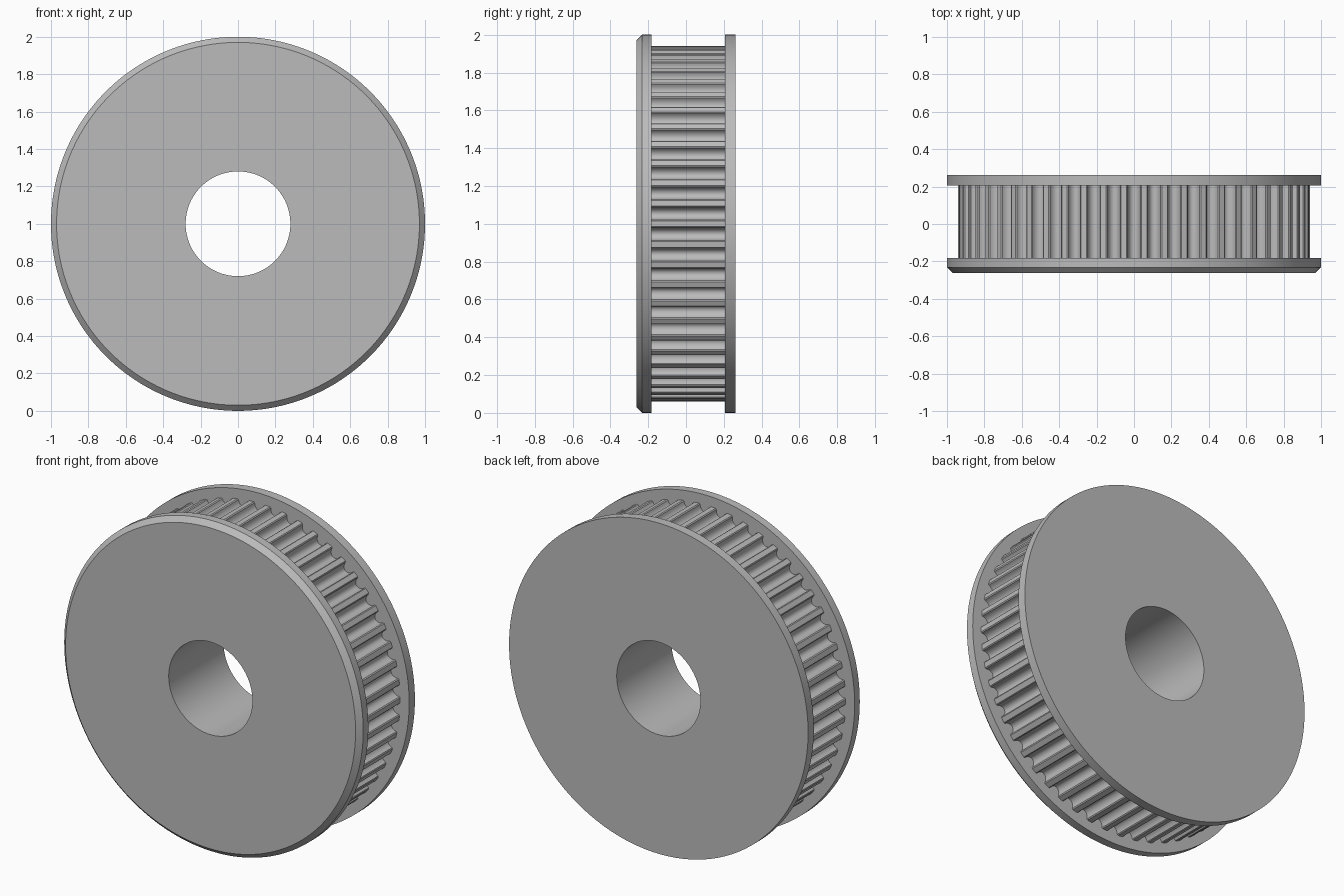
import bpy, math

cube = bpy.data.objects.get("Cube")
if cube:
    bpy.data.objects.remove(cube, do_unlink=True)

steel = bpy.data.materials.new("plain grey metal")
steel.use_nodes = True
GREY = (0.5, 0.5, 0.5, 1)
steel.diffuse_color = GREY
steel.node_tree.nodes["Principled BSDF"].inputs["Base Color"].default_value = GREY

TEETH = 54
TIP, DEPTH = 0.94, 0.047
FRONT, BACK = 0.262, 0.262
GROOVE_FRONT, GROOVE_BACK = -0.183, 0.207


def add_object(name, verts, faces, sharp_angle):
    mesh = bpy.data.meshes.new(name)
    mesh.from_pydata(verts, [], faces)
    mesh.materials.append(steel)
    obj = bpy.data.objects.new(name, mesh)
    bpy.context.collection.objects.link(obj)
    bpy.ops.object.select_all(action='DESELECT')
    obj.select_set(True)
    bpy.context.view_layer.objects.active = obj
    bpy.ops.object.mode_set(mode='EDIT')
    bpy.ops.mesh.select_all(action='SELECT')
    bpy.ops.mesh.normals_make_consistent(inside=False)
    bpy.ops.object.mode_set(mode='OBJECT')
    bpy.ops.object.shade_smooth_by_angle(angle=math.radians(sharp_angle))
    return obj


def polar(radius, angle, y):
    return (radius * math.cos(angle), y, 1 + radius * math.sin(angle))


def lathe(name, profile, steps):
    """Spin a closed (radius, y) profile about the wheel axis."""
    n = len(profile)
    verts = [polar(r, math.tau * s / steps, y) for s in range(steps) for r, y in profile]
    faces = []
    for s in range(steps):
        a, b = s * n, (s + 1) % steps * n
        faces += [(a + i, a + (i + 1) % n, b + (i + 1) % n, b + i) for i in range(n)]
    return add_object(name, verts, faces, 30)


# Hub with bore, chamfered front flange and plain back flange
lathe("flanged_hub", [
    (0.28, -FRONT), (0.97, -FRONT), (1, -0.232), (1, GROOVE_FRONT),
    (0.87, GROOVE_FRONT), (0.87, GROOVE_BACK), (1, GROOVE_BACK),
    (1, BACK), (0.28, BACK)], 192)

# Toothed rim between the flanges: flat lands with rounded grooves
pitch = math.tau / TEETH
half_groove = 0.034 / TIP
corner = 0.006
outline = []
for t in range(TEETH):
    centre = (t + 0.5) * pitch
    outline.append((TIP, centre - half_groove - corner))
    for k in range(11):
        a = math.pi * k / 10
        outline.append((TIP - 0.005 - (DEPTH - 0.005) * math.sin(a),
                        centre - half_groove * math.cos(a)))
    outline.append((TIP, centre + half_groove + corner))

count = len(outline)
rim_verts = [polar(r, a, y) for y in (GROOVE_FRONT, GROOVE_BACK) for r, a in outline]
rim_faces = [(i, (i + 1) % count, count + (i + 1) % count, count + i) for i in range(count)]
add_object("toothed_rim", rim_verts, rim_faces, 35)
